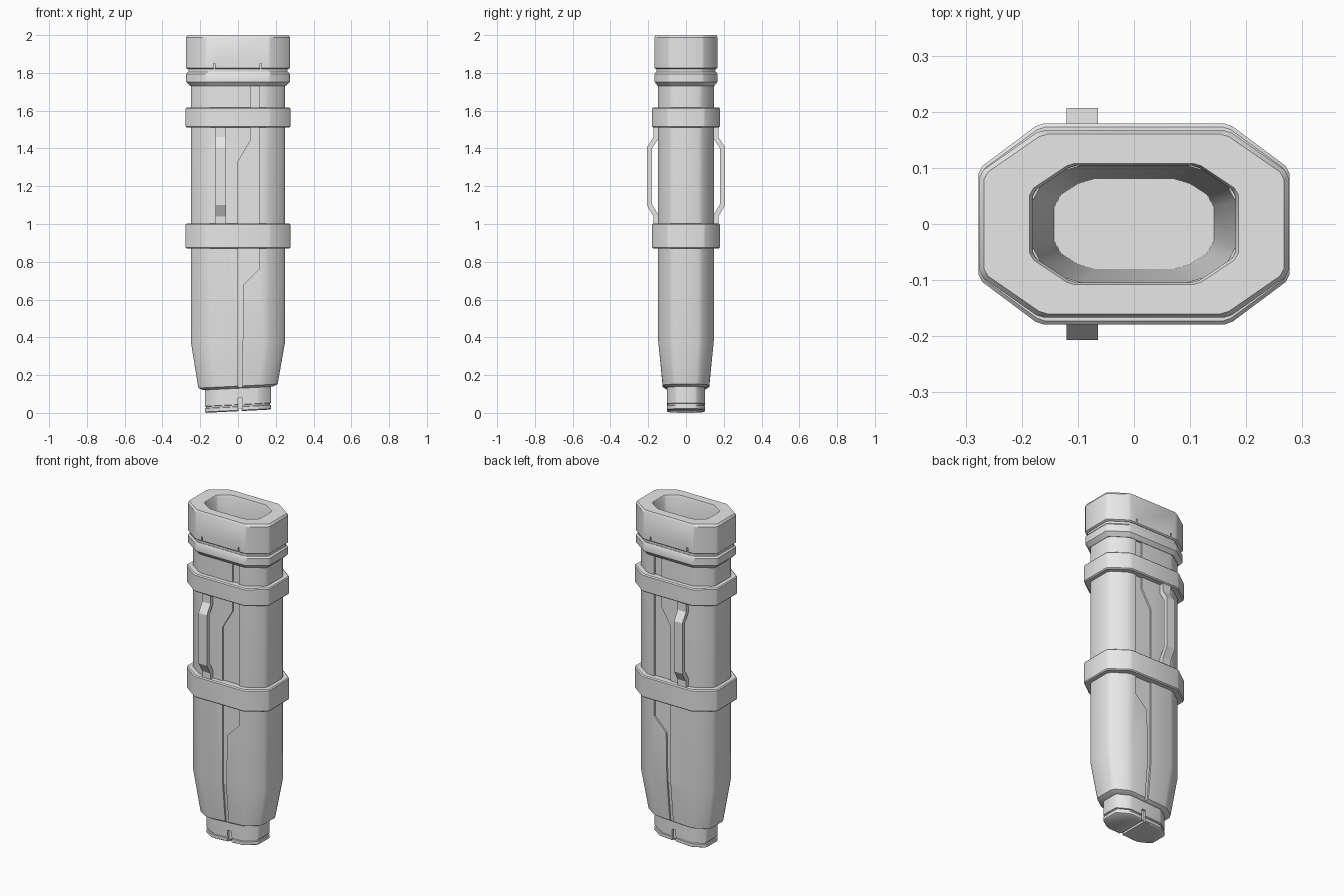
import bpy, bmesh, math
from mathutils import Vector

cube = bpy.data.objects.get("Cube")
if cube:
    bpy.data.objects.remove(cube, do_unlink=True)

grey = bpy.data.materials.new("light_grey")
grey.use_nodes = True
grey.diffuse_color = (0.8, 0.8, 0.8, 1)
grey.node_tree.nodes["Principled BSDF"].inputs["Base Color"].default_value = (0.8, 0.8, 0.8, 1)


def finish(name, bm):
    bmesh.ops.recalc_face_normals(bm, faces=bm.faces)
    mesh = bpy.data.meshes.new(name)
    bm.to_mesh(mesh)
    bm.free()
    mesh.materials.append(grey)
    obj = bpy.data.objects.new(name, mesh)
    bpy.context.collection.objects.link(obj)
    return obj


def select(obj):
    bpy.ops.object.select_all(action='DESELECT')
    obj.select_set(True)
    bpy.context.view_layer.objects.active = obj


def smooth(obj, degrees=32):
    select(obj)
    bpy.ops.object.shade_smooth_by_angle(angle=math.radians(degrees))


def octagon(hx, hy, soft):
    """Long octagon whose corners are slightly blunted."""
    fx, fy = hx * 0.61, hy * 0.55
    pts = [Vector((sx * a, sy * b)) for sx, sy, order in
           ((1, 1, 1), (-1, 1, -1), (-1, -1, 1), (1, -1, -1))
           for a, b in ((hx, fy), (fx, hy))[::order]]
    out = []
    for i, p in enumerate(pts):
        for q in (pts[i - 1], pts[(i + 1) % 8]):
            out.append(p + (q - p).normalized() * soft)
    return out


def loft(name, rings, closed=False, soft=0.008):
    """Rings are (z, half width, half depth, tilt); closed joins last to first."""
    bm = bmesh.new()
    loops = []
    for z, hx, hy, *tilt in rings:
        slope = tilt[0] if tilt else 0
        loops.append([bm.verts.new((p.x, p.y, z + slope * p.x))
                      for p in octagon(hx, hy, soft)])
    pairs = list(zip(loops, loops[1:]))
    if closed:
        pairs.append((loops[-1], loops[0]))
    else:
        bm.faces.new(loops[0])
        bm.faces.new(loops[-1])
    for lo, hi in pairs:
        for i in range(len(lo)):
            j = (i + 1) % len(lo)
            bm.faces.new((lo[i], lo[j], hi[j], hi[i]))
    return finish(name, bm)


def prism(name, pts, near, far):
    """Outline skinned between two functions that place its points in space."""
    bm = bmesh.new()
    a = [bm.verts.new(near(*p)) for p in pts]
    b = [bm.verts.new(far(*p)) for p in pts]
    bm.faces.new(a)
    bm.faces.new(b)
    for i in range(len(a)):
        j = (i + 1) % len(a)
        bm.faces.new((a[i], a[j], b[j], b[i]))
    return finish(name, bm)


def cut(obj, cutter):
    mod = obj.modifiers.new("cut", 'BOOLEAN')
    mod.operation, mod.solver, mod.object = 'DIFFERENCE', 'EXACT', cutter
    select(obj)
    bpy.ops.object.modifier_apply(modifier=mod.name)
    bpy.data.objects.remove(cutter, do_unlink=True)


def plate_cut(obj, pts, side, depth):
    """Cut an outline given in x, z into the front or back down to depth(z)."""
    cut(obj, prism("cutter", pts, lambda x, z: (x, side * depth(z), z),
                   lambda x, z: (x, side * 0.4, z)))


def box_points(x0, x1, z0, z1):
    return [(x0, z0), (x1, z0), (x1, z1), (x0, z1)]


# Sheath body with its tapering cavity
body = loft("sheath_body", [
    (0.13, 0.185, 0.105, 0.05), (0.142, 0.21, 0.123, 0.05), (0.38, 0.25, 0.147),
    (1.80, 0.25, 0.147), (1.83, 0.25, 0.147), (1.83, 0.18, 0.104), (0.4, 0.143, 0.08)], soft=0.015)

# Stepped sunken channel on front and back
channel = [(0, 0.38), (0.025, 0.38), (0.03, 0.68), (0.11, 0.76),
           (0.11, 1.74), (0.065, 1.74), (0.065, 1.44), (0, 1.33)]
for side in (-1, 1):
    plate_cut(body, channel, side, lambda z: 0.137)
    plate_cut(body, box_points(0, 0.023, 0.08, 0.385), side,
              lambda z: 0.137 - (0.38 - z) * 0.102)
smooth(body)

# Mouth cap with small slits in its lower edge
cap = loft("mouth_cap", [
    (1.82, 0.18, 0.104), (1.82, 0.266, 0.16), (1.826, 0.275, 0.167),
    (1.988, 0.275, 0.167), (2.0, 0.267, 0.16), (2.0, 0.186, 0.108),
    (1.99, 0.181, 0.104)], closed=True)
for side in (-1, 1):
    for x in (-0.125, 0.12):
        plate_cut(cap, box_points(x - 0.004, x + 0.004, 1.8, 1.85), side, lambda z: 0.155)
smooth(cap)

# Neck ring and flared lip below the cap
smooth(loft("neck_ring", [(1.79, 0.22, 0.13), (1.79, 0.263, 0.157),
                          (1.825, 0.263, 0.157), (1.825, 0.22, 0.13)], closed=True))
smooth(loft("mouth_lip", [
    (1.73, 0.22, 0.13), (1.73, 0.252, 0.149), (1.752, 0.274, 0.166),
    (1.795, 0.274, 0.166), (1.805, 0.266, 0.16), (1.805, 0.22, 0.13)], closed=True))

# Two wide bands round the body
for name, low, high in (("upper_band", 1.51, 1.617), ("lower_band", 0.87, 1.003)):
    smooth(loft(name, [
        (low, 0.22, 0.13), (low, 0.272, 0.173), (low + 0.006, 0.277, 0.179),
        (high - 0.006, 0.277, 0.179), (high, 0.272, 0.173), (high, 0.22, 0.13)], closed=True))

# End tip: tilted, grooved and notched
tip = loft("end_tip", [
    (0.009, 0.168, 0.093, 0.05), (0.014, 0.176, 0.1, 0.05), (0.032, 0.176, 0.1, 0.05),
    (0.034, 0.17, 0.094, 0.05), (0.042, 0.17, 0.094, 0.05),
    (0.044, 0.176, 0.1, 0.05), (0.17, 0.176, 0.1, 0.05)])
for side in (-1, 1):
    plate_cut(tip, box_points(0, 0.025, -0.05, 0.08), side, lambda z: 0.085)
plate_cut(tip, box_points(0.006, 0.019, -0.05, 0.022), -1, lambda z: -0.3)
smooth(tip)

# Bent strap loops on front and back
outer = [(0.172, 1.53), (0.172, 1.46), (0.207, 1.405), (0.207, 1.1), (0.172, 1.04), (0.172, 0.98)]
inner = [(0.14, 0.98), (0.146, 1.047), (0.181, 1.107), (0.181, 1.398), (0.146, 1.453), (0.14, 1.53)]
for name, side in (("front_loop", -1), ("back_loop", 1)):
    prism(name, outer + inner, lambda y, z: (-0.12, side * y, z),
          lambda y, z: (-0.064, side * y, z))
